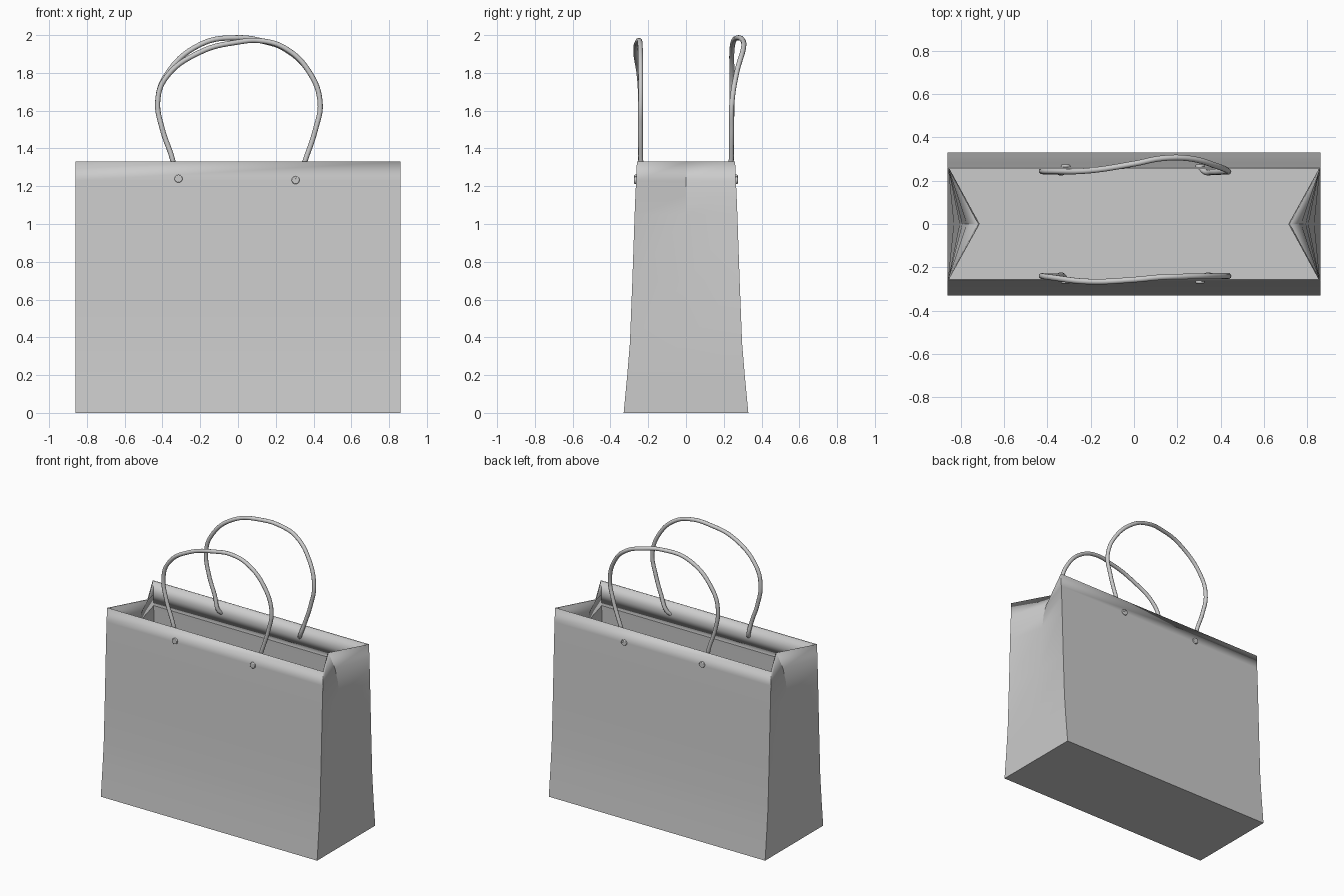
import bpy, bmesh, math

if "Cube" in bpy.data.objects:
    bpy.data.objects.remove(bpy.data.objects["Cube"])

W = 0.86
# wall profile: height, half depth, inward fold of the side gusset
PROFILE = [(0, .33, 0), (.2, .311, 0), (.37, .297, 0), (.7, .284, .028),
           (1.05, .272, .055), (1.15, .268, .067), (1.23, .264, .088), (1.33, .26, .14)]


def shade(ob, angle=30):
    bpy.ops.object.select_all(action='DESELECT')
    ob.select_set(True)
    bpy.context.view_layer.objects.active = ob
    bpy.ops.object.shade_smooth_by_angle(angle=math.radians(angle))


def paper_shell(name, rows, gap=0.0, bottom=False, thickness=.004):
    """Stacked six-sided rings with V-folded ends."""
    bm = bmesh.new()
    rings = []
    for z, y, d in rows:
        w, y = W - gap, y - gap
        pts = [(-w, -y), (w, -y), (w - d, 0), (w, y), (-w, y), (d - w, 0)]
        rings.append([bm.verts.new((px, py, z)) for px, py in pts])
    for a, b in zip(rings, rings[1:]):
        for i in range(6):
            j = (i + 1) % 6
            bm.faces.new((a[i], a[j], b[j], b[i]))
    if bottom:
        bm.faces.new(rings[0][::-1])
    me = bpy.data.meshes.new(name)
    bm.to_mesh(me)
    bm.free()
    ob = bpy.data.objects.new(name, me)
    bpy.context.collection.objects.link(ob)
    shade(ob, 20)
    mod = ob.modifiers.new("paper", 'SOLIDIFY')
    mod.thickness = thickness
    mod.offset = -1
    return ob


# bag walls, bottom and the turned-in hem
paper_shell("bag_body", PROFILE, bottom=True)
paper_shell("top_hem", PROFILE[-3:], gap=.004)

# folded flaps lying on the inside of the bottom
for s, side in ((-1, "left"), (1, "right")):
    bpy.ops.mesh.primitive_cube_add(size=1, location=(s * .712, 0, .006))
    flap = bpy.context.object
    flap.name = side + "_bottom_flap"
    flap.scale = (.285, .644, .005)


def handle(name, pts, side):
    """Rope handle through the wall, with a round stop on the outside."""
    cu = bpy.data.curves.new(name, 'CURVE')
    cu.dimensions = '3D'
    cu.bevel_depth = .0135
    cu.bevel_resolution = 3
    cu.resolution_u = 8
    cu.use_fill_caps = True
    sp = cu.splines.new('BEZIER')
    sp.bezier_points.add(len(pts) - 1)
    for bp, (x, y, z) in zip(sp.bezier_points, pts):
        bp.co = (x, side * y, z)
        bp.handle_left_type = bp.handle_right_type = 'AUTO'
    ob = bpy.data.objects.new(name, cu)
    bpy.context.collection.objects.link(ob)
    bpy.ops.object.select_all(action='DESELECT')
    ob.select_set(True)
    bpy.context.view_layer.objects.active = ob
    bpy.ops.object.convert(target='MESH')
    shade(bpy.context.object, 40)
    for x, y, z in (pts[0], pts[-1]):
        bpy.ops.mesh.primitive_cylinder_add(vertices=20, radius=.021, depth=.014,
                                            location=(x, side * .267, z),
                                            rotation=(math.pi / 2, 0, 0))
        stop = bpy.context.object
        stop.name = name + "_stop"
        bev = stop.modifiers.new("round", 'BEVEL')
        bev.width, bev.segments = .004, 2
        shade(stop, 40)


LEFT_END = [(-.315, .264, 1.24), (-.326, .243, 1.262), (-.352, .241, 1.36), (-.4, .241, 1.5)]
RIGHT_END = [(.41, .241, 1.5), (.364, .24, 1.36), (.325, .243, 1.26), (.305, .264, 1.232)]

# front handle leans gently outwards on the left
handle("front_handle", LEFT_END + [
    (-.425, .24, 1.65), (-.385, .246, 1.77), (-.2, .266, 1.91), (0, .257, 1.963),
    (.12, .246, 1.97), (.25, .242, 1.93), (.38, .24, 1.8), (.435, .24, 1.64)] + RIGHT_END, -1)

# back handle bulges outwards on the right
handle("back_handle", LEFT_END + [
    (-.425, .244, 1.65), (-.385, .243, 1.78), (-.2, .247, 1.95), (0, .278, 1.986),
    (.13, .303, 1.968), (.25, .303, 1.925), (.38, .268, 1.8), (.435, .243, 1.64)] + RIGHT_END, 1)
